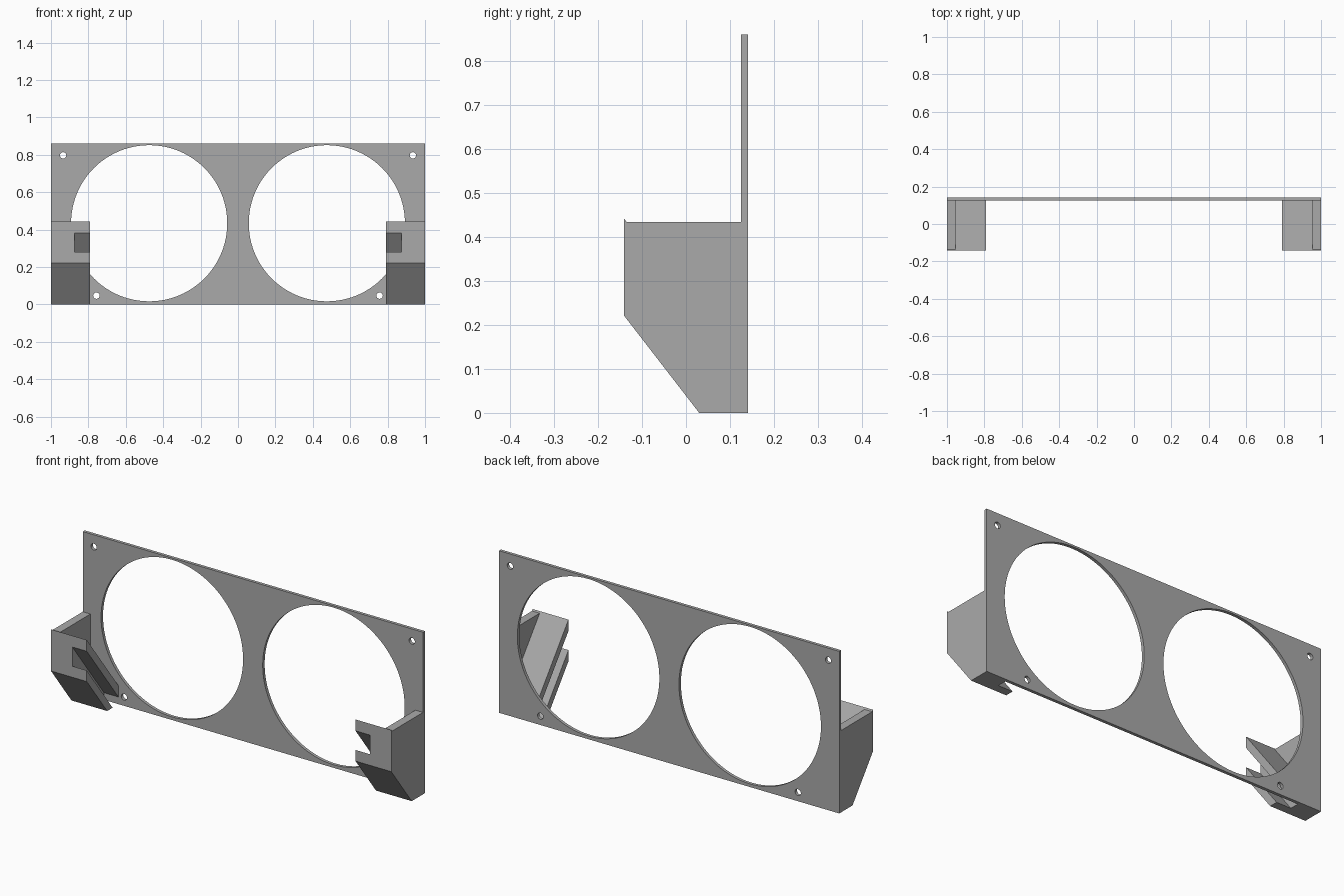
import bpy, bmesh, math

cube = bpy.data.objects.get("Cube")
if cube:
    bpy.data.objects.remove(cube, do_unlink=True)

grey = bpy.data.materials.new("mid grey")
grey.use_nodes = True
colour = (0.4, 0.4, 0.4, 1)
grey.diffuse_color = colour
grey.node_tree.nodes["Principled BSDF"].inputs["Base Color"].default_value = colour

FRONT, PLATE, BACK = -0.1415, 0.125, 0.1415
HEIGHT, SLOPE = 0.861, 1.294


def circle(x, z, r, n):
    return [(x + r * math.cos(2 * math.pi * i / n),
             z + r * math.sin(2 * math.pi * i / n)) for i in range(n)]


# Face plate: filled outline with round openings, given thickness
def make_plate():
    outlines = [[(-1, 0), (1, 0), (1, HEIGHT), (-1, HEIGHT)]]
    for s in (-1, 1):
        outlines.append(circle(s * 0.475, 0.434, 0.4175, 96))
        outlines.append(circle(s * 0.935, 0.797, 0.017, 24))
        outlines.append(circle(s * 0.757, 0.047, 0.017, 24))
    curve = bpy.data.curves.new("face_plate_outline", 'CURVE')
    curve.dimensions = '2D'
    curve.fill_mode = 'BOTH'
    curve.extrude = (BACK - PLATE) / 2
    for pts in outlines:
        sp = curve.splines.new('POLY')
        sp.points.add(len(pts) - 1)
        for p, (x, z) in zip(sp.points, pts):
            p.co = (x, z, 0, 1)
        sp.use_cyclic_u = True
    temp = bpy.data.objects.new("outline", curve)
    bpy.context.collection.objects.link(temp)
    deps = bpy.context.evaluated_depsgraph_get()
    mesh = bpy.data.meshes.new_from_object(temp.evaluated_get(deps))
    bpy.data.objects.remove(temp, do_unlink=True)
    bm = bmesh.new()
    bm.from_mesh(mesh)
    bmesh.ops.remove_doubles(bm, verts=bm.verts, dist=1e-5)
    for v in bm.verts:
        x, z, d = v.co
        v.co = (x, (PLATE + BACK) / 2 - d, z)
    finish(bm, "face_plate")


def finish(bm, name):
    bmesh.ops.recalc_face_normals(bm, faces=bm.faces)
    mesh = bpy.data.meshes.new(name)
    bm.to_mesh(mesh)
    bm.free()
    mesh.materials.clear()
    mesh.materials.append(grey)
    for p in mesh.polygons:
        p.use_smooth = False
        p.material_index = 0
    bpy.context.collection.objects.link(bpy.data.objects.new(name, mesh))


# Extrude a side profile (y, z) between two x positions
def prism(bm, profile, x0, x1):
    face = bm.faces.new([bm.verts.new((x0, y, z)) for y, z in profile])
    out = bmesh.ops.extrude_face_region(bm, geom=[face])
    verts = [g for g in out["geom"] if isinstance(g, bmesh.types.BMVert)]
    bmesh.ops.translate(bm, verts=verts, vec=(x1 - x0, 0, 0))


# Sloping band between two front heights, stopped by the plate and the floor
def band(low, high):
    def end(z):
        y = FRONT + z / SLOPE
        return (y, 0) if y < PLATE else (PLATE, z - (PLATE - FRONT) * SLOPE)
    a, b = end(low), end(high)
    corner = [(PLATE, 0)] if a[1] == 0 and b[1] > 0 else []
    return [(FRONT, low), (FRONT, high), b] + corner + [a]


LOW, SLOT_LOW, SLOT_HIGH, TOP, WALL_TOP = 0.222, 0.281, 0.383, 0.443, 0.435
wall = [(FRONT, LOW), (FRONT, TOP), (FRONT + (TOP - WALL_TOP) / SLOPE, WALL_TOP),
        (PLATE, WALL_TOP), (PLATE, 0), (FRONT + LOW / SLOPE, 0)]

make_plate()

# Corner brackets: outer wall, sloping block and a slot on the inner side
for side, s in (("left", 1), ("right", -1)):
    bm = bmesh.new()
    prism(bm, wall, s * 1.0, s * 0.955)
    prism(bm, band(LOW, TOP), s * 0.955, s * 0.875)
    prism(bm, band(LOW, SLOT_LOW), s * 0.875, s * 0.79)
    prism(bm, band(SLOT_HIGH, TOP), s * 0.875, s * 0.79)
    finish(bm, side + "_bracket")
